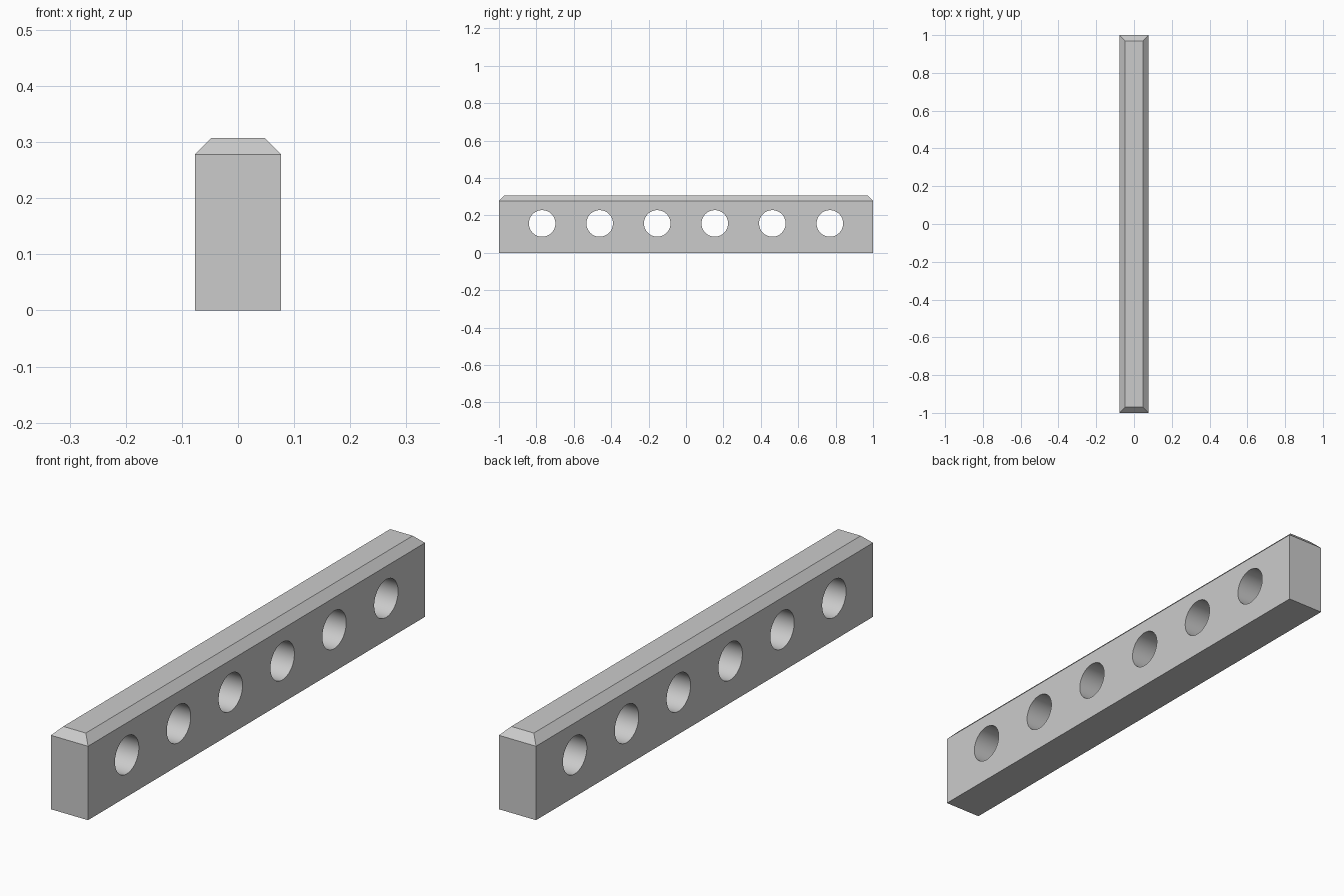
import bpy, bmesh, math
from mathutils import Matrix, Vector

cube = bpy.data.objects.get("Cube")
if cube:
    bpy.data.objects.remove(cube, do_unlink=True)

UNIT = 2 / 13            # bar width; the bar is 13 widths long and 2 high
HALF, HEIGHT, CHAMFER = UNIT / 2, UNIT * 2, 0.03
HOLE_RADIUS, HOLE_Z, HOLES = 0.071, 0.157, 6

# Material
grey = bpy.data.materials.new("light grey")
grey.use_nodes = True
colour = (0.6, 0.6, 0.6, 1)
grey.diffuse_color = colour
grey.node_tree.nodes["Principled BSDF"].inputs["Base Color"].default_value = colour


def make_object(name, bm):
    bmesh.ops.recalc_face_normals(bm, faces=bm.faces)
    mesh = bpy.data.meshes.new(name)
    bm.to_mesh(mesh)
    bm.free()
    mesh.materials.append(grey)
    obj = bpy.data.objects.new(name, mesh)
    bpy.context.collection.objects.link(obj)
    return obj


# Bar with a chamfered top rim
bm = bmesh.new()
bmesh.ops.create_cube(bm, size=1)
bmesh.ops.scale(bm, vec=(2 * HALF, 2, HEIGHT), verts=bm.verts)
bmesh.ops.translate(bm, vec=(0, 0, HEIGHT / 2), verts=bm.verts)
rim = [e for e in bm.edges if all(v.co.z > HEIGHT / 2 for v in e.verts)]
bmesh.ops.bevel(bm, geom=rim, offset=CHAMFER, offset_type='OFFSET',
                segments=1, affect='EDGES')
bar = make_object("bar", bm)

# Row of round holes through the sides
bm = bmesh.new()
for i in range(HOLES):
    y = (i - (HOLES - 1) / 2) * 2 * UNIT
    place = Matrix.Translation(Vector((0, y, HOLE_Z))) @ Matrix.Rotation(math.pi / 2, 4, 'Y')
    bmesh.ops.create_cone(bm, cap_ends=True, segments=64, radius1=HOLE_RADIUS,
                          radius2=HOLE_RADIUS, depth=4 * HALF, matrix=place)
cutter = make_object("hole_cutter", bm)
cutter.hide_render = True

cut = bar.modifiers.new("holes", 'BOOLEAN')
cut.operation, cut.solver, cut.object = 'DIFFERENCE', 'EXACT', cutter
bpy.ops.object.select_all(action='DESELECT')
bar.select_set(True)
bpy.context.view_layer.objects.active = bar
bpy.ops.object.modifier_apply(modifier=cut.name)
bpy.data.objects.remove(cutter, do_unlink=True)

# Smooth hole walls, crisp bar edges
bpy.ops.object.shade_smooth_by_angle(angle=math.radians(30))
